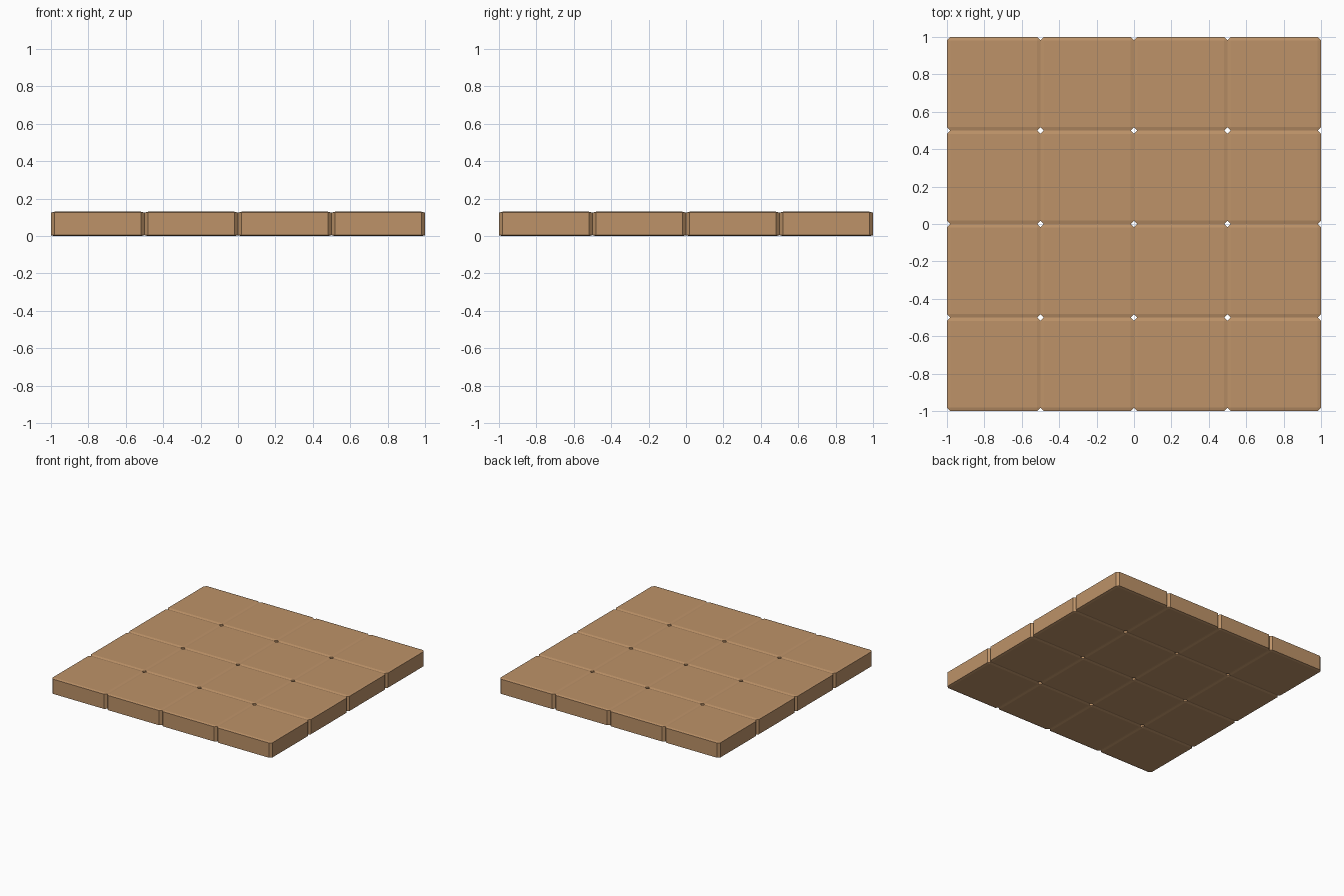
import bpy, bmesh

if "Cube" in bpy.data.objects:
    bpy.data.objects.remove(bpy.data.objects["Cube"])

N = 4              # tiles per side
SIZE = 2.0 / N     # tile width
HEIGHT = 0.13
BEVEL = 0.018      # edge chamfer, flattened with the tile in z

wood = bpy.data.materials.new("wood")
wood.diffuse_color = (0.51, 0.29, 0.14, 1)
wood.use_nodes = True
wood.node_tree.nodes["Principled BSDF"].inputs["Base Color"].default_value = wood.diffuse_color

# One chamfered tile, bevelled as a cube and then flattened
bm = bmesh.new()
bmesh.ops.create_cube(bm, size=SIZE)
bmesh.ops.bevel(bm, geom=bm.edges[:], offset=BEVEL, offset_type='OFFSET',
                segments=1, affect='EDGES')
bmesh.ops.scale(bm, vec=(1, 1, HEIGHT / SIZE), verts=bm.verts)
bmesh.ops.translate(bm, vec=(0, 0, HEIGHT / 2), verts=bm.verts)
# keep the footprint exact
mesh = bpy.data.meshes.new("floor_tile")
bm.to_mesh(mesh)
bm.free()
mesh.materials.append(wood)

# Square floor of tiles sharing the mesh
for row in range(N):
    for col in range(N):
        tile = bpy.data.objects.new(f"floor_tile_{row + 1}_{col + 1}", mesh)
        tile.location = ((col + 0.5) * SIZE - 1, (row + 0.5) * SIZE - 1, 0)
        bpy.context.collection.objects.link(tile)
